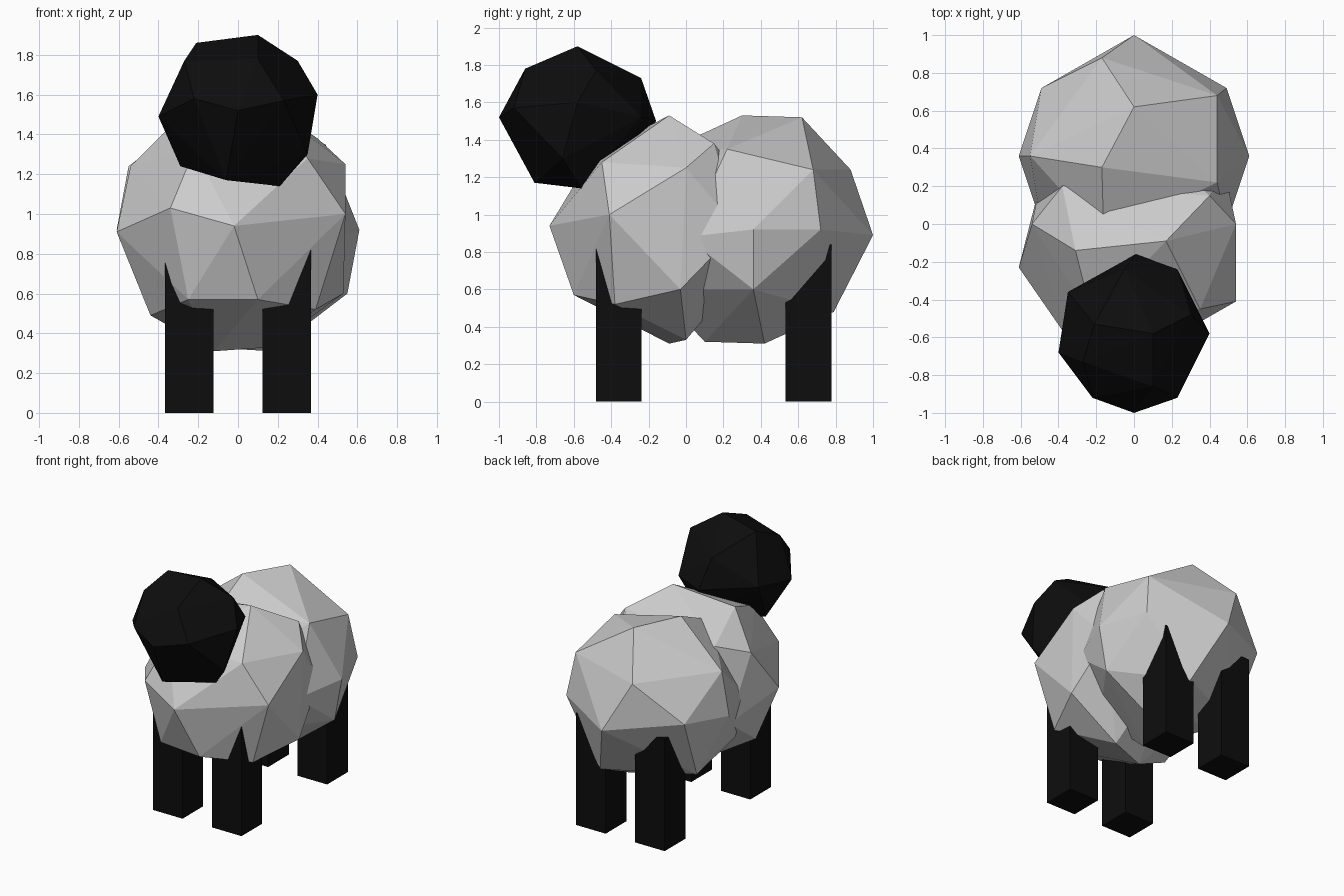
import bpy, bmesh

black = bpy.data.materials.new("black")
black.diffuse_color = (0.004, 0.004, 0.004, 1)


def faceted_ball(name, centre, points, mat=None, inverted=False):
    """Irregular low-poly ball: the convex hull of a few points around a centre."""
    if inverted:
        points = points + [(-x, -y, -z) for x, y, z in points]
    bm = bmesh.new()
    for p in points:
        bm.verts.new(p)
    hull = bmesh.ops.convex_hull(bm, input=bm.verts[:])
    loose = [v for v in bm.verts if not v.link_faces]
    bmesh.ops.delete(bm, geom=loose, context='VERTS')
    bmesh.ops.recalc_face_normals(bm, faces=bm.faces[:])
    return finish(name, bm, centre, mat)


def finish(name, bm, centre, mat):
    mesh = bpy.data.meshes.new(name)
    bm.to_mesh(mesh)
    bm.free()
    obj = bpy.data.objects.new(name, mesh)
    obj.location = centre
    bpy.context.collection.objects.link(obj)
    if mat:
        mesh.materials.append(mat)
    return obj


def box(name, centre, size, mat):
    bm = bmesh.new()
    bmesh.ops.create_cube(bm, size=1)
    bmesh.ops.scale(bm, vec=size, verts=bm.verts[:])
    return finish(name, bm, centre, mat)


# rear wool: point-symmetric about its centre
faceted_ball("rear_body", (0, 0.36, 0.92), [
    (0.61, 0, 0), (0.49, 0.36, 0), (0.44, 0.32, 0.32), (0.55, 0, -0.32),
    (0, 0.64, -0.03), (-0.17, 0.52, 0.32), (0, 0.26, 0.60),
    (-0.17, -0.06, 0.61), (-0.16, -0.43, 0.44), (0.44, -0.14, 0.43),
    (0.49, -0.36, -0.04)], inverted=True)

# front wool
faceted_ball("front_body", (0, -0.10, 0.92), [
    (-0.61, -0.13, -0.01), (0.17, 0.01, 0.61), (-0.31, -0.04, 0.55),
    (0.54, 0.10, 0.33), (0.54, -0.31, 0.08), (0.35, -0.35, 0.36),
    (-0.02, -0.63, 0.02), (-0.34, -0.52, 0.11), (0.10, -0.50, -0.35),
    (-0.25, -0.46, -0.35), (-0.22, -0.40, 0.40), (-0.12, 0.01, -0.61),
    (0.16, 0.10, -0.59), (0.53, 0.07, -0.32), (0.39, -0.28, -0.40),
    (-0.44, -0.10, -0.43), (-0.54, 0.10, 0.32), (0.40, 0.25, 0.46),
    (-0.38, 0.30, 0.40), (-0.50, 0.30, -0.15), (0.48, 0.38, 0),
    (0, 0.60, 0)])

# head
faceted_ball("head", (0, -0.58, 1.52), [
    (0.40, 0, 0.08), (-0.40, -0.10, -0.03), (0.10, 0, 0.38),
    (-0.21, 0.05, 0.34), (0, -0.42, 0), (0.01, 0.42, -0.02),
    (0.23, 0.34, 0), (0.23, -0.34, 0.05), (-0.22, -0.34, 0.06),
    (-0.35, 0.22, 0.02), (0.10, -0.28, 0.26), (-0.05, 0.34, 0.21),
    (0.21, 0.02, -0.38), (-0.06, -0.23, -0.35), (-0.27, -0.15, 0.25),
    (0.30, 0.10, 0.25), (0.35, -0.08, -0.22), (-0.29, 0.05, -0.28),
    (0.05, 0.30, -0.28)], black)

# legs
for side, sx in (("left", -1), ("right", 1)):
    for end, y in (("front", -0.36), ("back", 0.655)):
        box(f"{end}_{side}_leg", (sx * 0.245, y, 0.42), (0.245, 0.245, 0.84), black)
